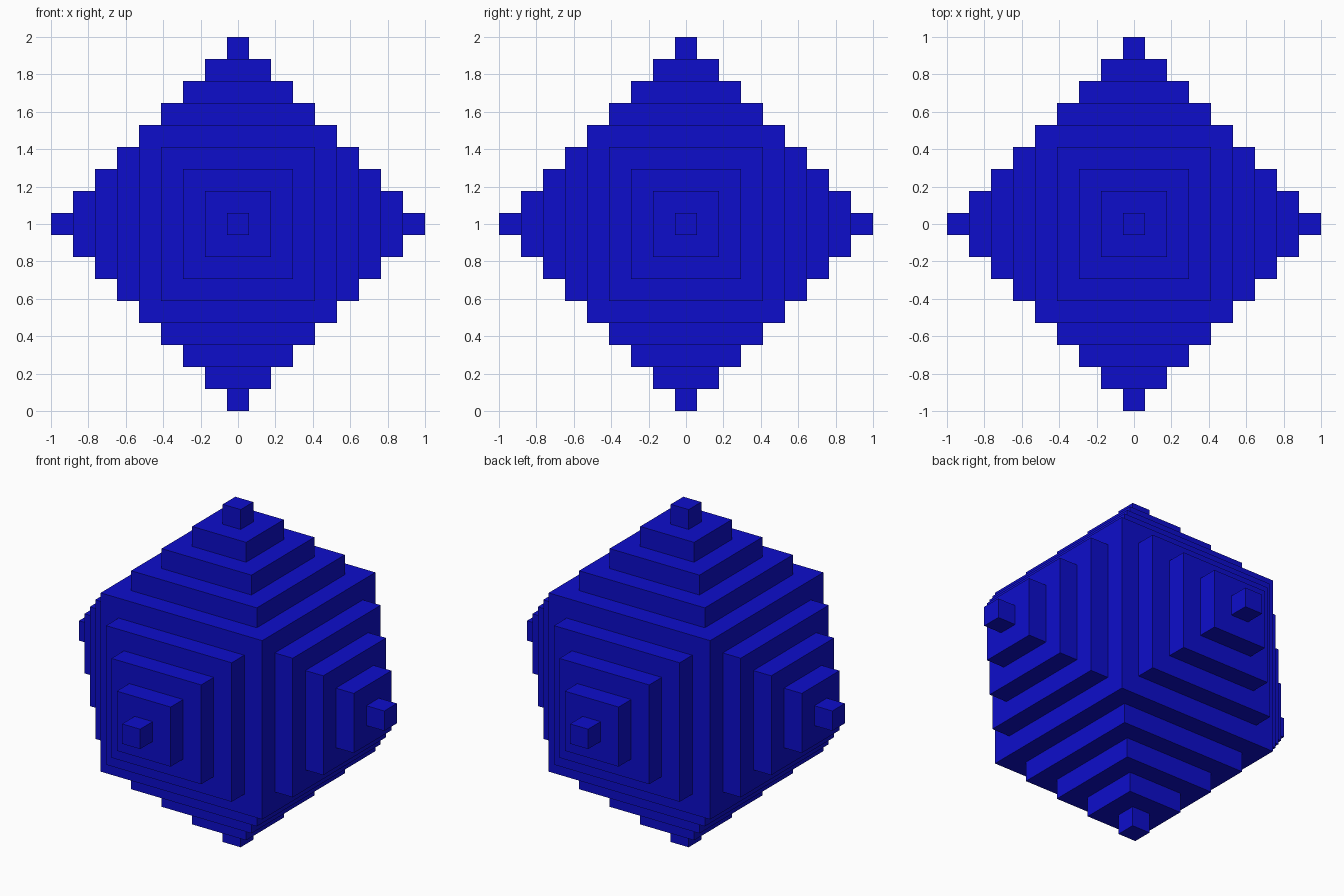
import bpy, bmesh
from mathutils import Vector

if "Cube" in bpy.data.objects:
    bpy.data.objects.remove(bpy.data.objects["Cube"])

U = 2 / 17  # one block unit

blue = bpy.data.materials.new("blue")
blue.diffuse_color = (0.004, 0.004, 0.6, 1)
blue.use_nodes = True
blue.node_tree.nodes["Principled BSDF"].inputs["Base Color"].default_value = blue.diffuse_color

# Core cube, nine units wide
bm = bmesh.new()
bmesh.ops.create_cube(bm, size=9 * U)
bm.normal_update()

# Stepped pyramid on each side: inset one unit, raise one unit, four times
for face in list(bm.faces):
    n = Vector(face.normal)
    for step in range(4):
        bmesh.ops.inset_individual(bm, faces=[face], thickness=U, use_even_offset=True)
        face = bmesh.ops.extrude_discrete_faces(bm, faces=[face])["faces"][0]
        bmesh.ops.translate(bm, verts=face.verts, vec=n * U)
        bm.normal_update()

bmesh.ops.translate(bm, verts=bm.verts, vec=(0, 0, 1))
bmesh.ops.recalc_face_normals(bm, faces=bm.faces)

mesh = bpy.data.meshes.new("stepped_block")
bm.to_mesh(mesh)
bm.free()
mesh.materials.append(blue)
bpy.context.collection.objects.link(bpy.data.objects.new("stepped_block", mesh))
